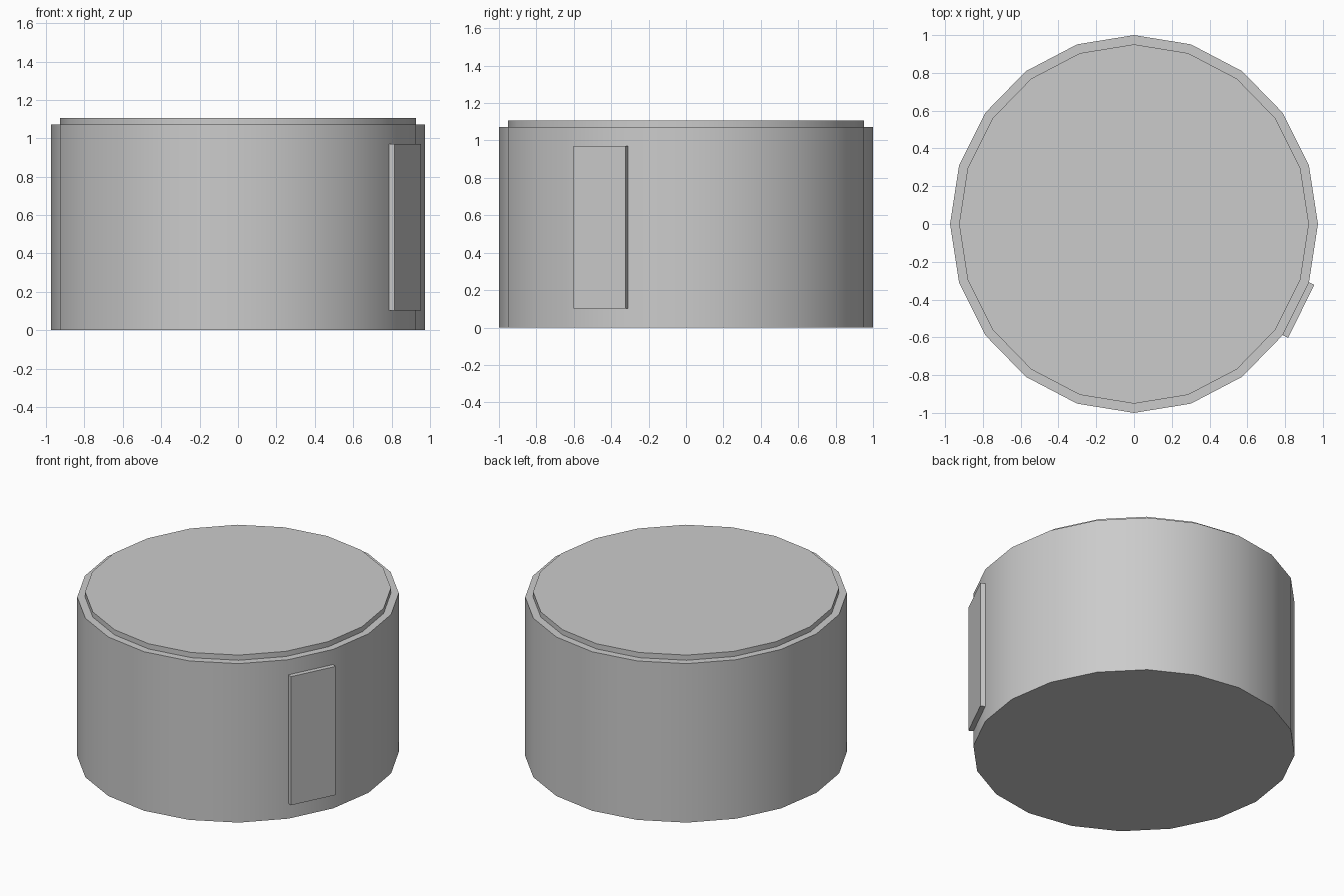
import bpy, bmesh
from math import radians
from mathutils import Vector

if "Cube" in bpy.data.objects:
    bpy.data.objects.remove(bpy.data.objects["Cube"])

SIDES = 20
SX = 0.974      # the drum is slightly narrower in x than in y


def prism(name, radius, z0, z1):
    """20-sided drum standing between two heights."""
    bpy.ops.mesh.primitive_cylinder_add(vertices=SIDES, radius=radius, depth=z1 - z0,
                                        location=(0, 0, (z0 + z1) / 2))
    ob = bpy.context.object
    ob.name = name
    ob.scale.x = SX
    bpy.ops.object.transform_apply(location=True, rotation=True, scale=True)
    bpy.ops.object.shade_smooth_by_angle(angle=radians(30))
    return ob


# Main drum and the slightly inset raised lid
prism("drum_body", 1.0, 0.0, 1.072)
prism("raised_lid", 0.951, 1.05, 1.107)

# Thin plate lying on one facet of the drum
a, b = Vector((0.927, -0.309, 0)), Vector((0.788, -0.588, 0))
out = (b - a).cross(Vector((0, 0, 1))).normalized()
if out.x < 0:
    out = -out
bm = bmesh.new()
ring = [a, a + out * 0.031, b + out * 0.031, b]
face = bm.faces.new([bm.verts.new(p + Vector((0, 0, 0.103))) for p in ring])
ext = bmesh.ops.extrude_face_region(bm, geom=[face])
bmesh.ops.translate(bm, vec=(0, 0, 0.867),
                    verts=[v for v in ext["geom"] if isinstance(v, bmesh.types.BMVert)])
bmesh.ops.recalc_face_normals(bm, faces=bm.faces)
mesh = bpy.data.meshes.new("side_plate")
bm.to_mesh(mesh)
bm.free()
bpy.context.collection.objects.link(bpy.data.objects.new("side_plate", mesh))
